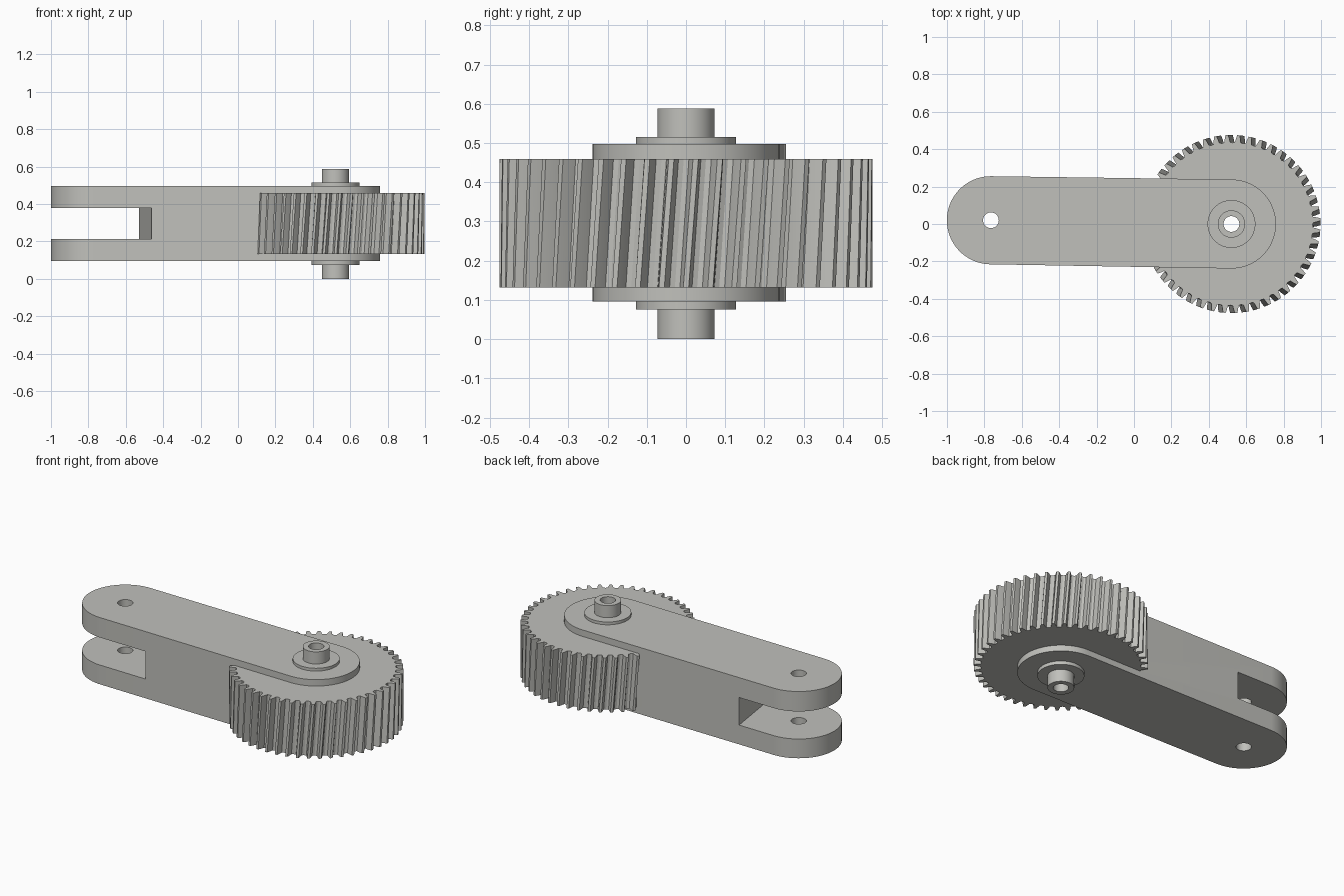
import bpy, bmesh, math
from mathutils import Vector

if "Cube" in bpy.data.objects:
    bpy.data.objects.remove(bpy.data.objects["Cube"])

PIVOT = Vector((-0.765, 0.02))   # fork pin hole
AXLE = Vector((0.521, 0.0))      # gear centre
ARM_R, BORE_R = 0.2355, 0.042

metal = bpy.data.materials.new("grey_metal")
metal.diffuse_color = (0.53, 0.53, 0.50, 1)
metal.use_nodes = True
metal.node_tree.nodes["Principled BSDF"].inputs["Base Color"].default_value = metal.diffuse_color


def make_object(name, bm):
    bmesh.ops.recalc_face_normals(bm, faces=bm.faces)
    mesh = bpy.data.meshes.new(name)
    bm.to_mesh(mesh)
    bm.free()
    obj = bpy.data.objects.new(name, mesh)
    bpy.context.collection.objects.link(obj)
    mesh.materials.append(metal)
    return obj


def circle(center, r, n=64, start=0.0, sweep=2 * math.pi, closed=True):
    steps = n if closed else n - 1
    return [(center[0] + r * math.cos(start + sweep * i / steps),
             center[1] + r * math.sin(start + sweep * i / steps)) for i in range(n)]


def prism(name, outline, z0, z1, twist=0.0, center=AXLE, layers=1):
    """Extrude an outline upward, optionally turning it about a centre."""
    bm = bmesh.new()
    rings = []
    for k in range(layers + 1):
        t = k / layers
        c, s = math.cos(twist * t), math.sin(twist * t)
        ring = []
        for x, y in outline:
            dx, dy = x - center[0], y - center[1]
            ring.append(bm.verts.new((center[0] + c * dx - s * dy,
                                      center[1] + s * dx + c * dy, z0 + (z1 - z0) * t)))
        rings.append(ring)
    n = len(outline)
    for a, b in zip(rings, rings[1:]):
        for i in range(n):
            j = (i + 1) % n
            bm.faces.new((a[i], a[j], b[j], b[i]))
    bm.faces.new(rings[0][::-1])
    bm.faces.new(rings[-1])
    return make_object(name, bm)


def lathe(name, profile, center, n=64):
    """Spin a closed (radius, height) profile around a vertical axis."""
    bm = bmesh.new()
    rings = [[bm.verts.new((x, y, z)) for x, y in circle(center, r, n)] for r, z in profile]
    for a, b in zip(rings, rings[1:] + rings[:1]):
        for i in range(n):
            j = (i + 1) % n
            bm.faces.new((a[i], a[j], b[j], b[i]))
    return make_object(name, bm)


def cut(obj, cutter):
    mod = obj.modifiers.new(cutter.name, 'BOOLEAN')
    mod.operation, mod.solver, mod.object = 'DIFFERENCE', 'EXACT', cutter
    cutter.hide_render = True
    cutter.hide_set(True)


def smooth(obj, degrees):
    bpy.ops.object.select_all(action='DESELECT')
    obj.select_set(True)
    bpy.context.view_layer.objects.active = obj
    for mod in list(obj.modifiers):
        bpy.ops.object.modifier_apply(modifier=mod.name)
    bpy.ops.object.shade_smooth_by_angle(angle=math.radians(degrees))


# Arm: rounded bar with a fork slot at one end
outline = (circle(PIVOT, ARM_R, 49, math.pi / 2, math.pi, False)
           + circle(AXLE, 0.238, 49, -math.pi / 2, math.pi, False))
arm = prism("arm", outline, 0.096, 0.498)
slot = prism("slot_cutter", [(-1.2, -0.4), (-0.435, -0.4), (-0.552, 0.4), (-1.2, 0.4)],
             0.212, 0.378)
pin_hole = prism("pin_hole_cutter", circle(PIVOT, BORE_R, 48), -0.1, 0.7)
axle_hole = prism("axle_hole_cutter", circle(AXLE, 0.06, 48), -0.1, 0.7)
for cutter in (slot, pin_hole, axle_hole):
    cut(arm, cutter)

# Gear: slightly helical teeth, each given as (pitch fraction, radius)
TEETH = 48
tooth = [(-0.5, 0.434), (-0.27, 0.438), (-0.20, 0.457), (-0.11, 0.476),
         (0.11, 0.476), (0.20, 0.457), (0.27, 0.438)]
gear_outline = []
for i in range(TEETH):
    for f, r in tooth:
        a = 2 * math.pi * (i + f) / TEETH
        gear_outline.append((AXLE.x + r * math.cos(a), AXLE.y + r * math.sin(a)))
gear = prism("gear", gear_outline, 0.132, 0.459, twist=0.052, layers=3)
cut(gear, axle_hole)

# Axle: hollow shaft with a collar on both sides of the arm
axle = lathe("axle", [(BORE_R, 0), (0.073, 0), (0.073, 0.075), (0.128, 0.075),
                      (0.128, 0.515), (0.073, 0.515), (0.073, 0.588), (BORE_R, 0.588)], AXLE)

for obj, angle in ((arm, 30), (gear, 20), (axle, 30)):
    smooth(obj, angle)
for cutter in (slot, pin_hole, axle_hole):
    bpy.data.objects.remove(cutter)
